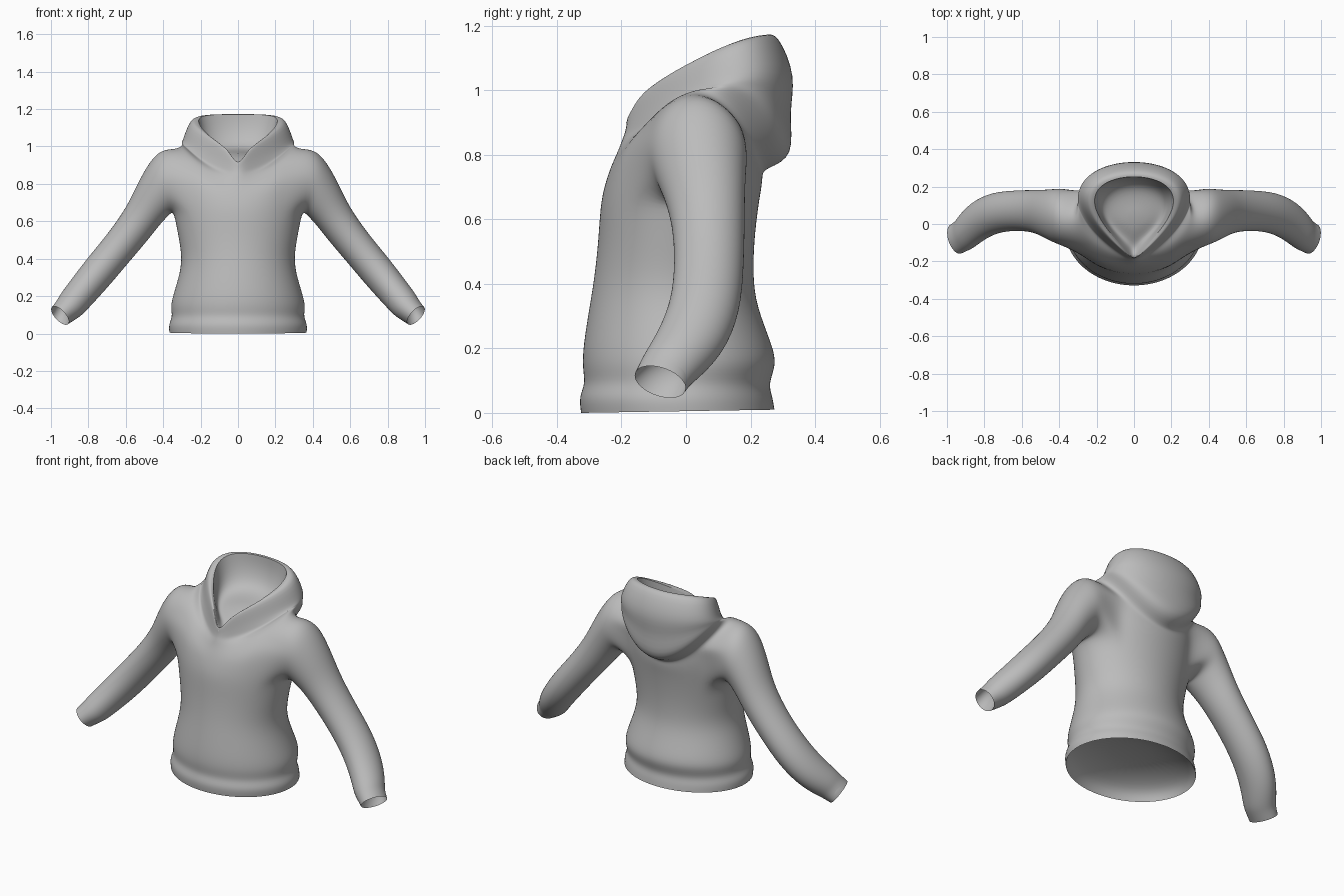
import bpy, bmesh
from math import sin, cos, pi
from mathutils import Vector

cube = bpy.data.objects.get("Cube")
if cube:
    bpy.data.objects.remove(cube)

N = 32       # columns round the body, column 0 at the front
SIDE = N // 4
HALF = 4     # armhole half-width in columns

fabric = bpy.data.materials.new("grey_fabric")
fabric.use_nodes = True
GREY = (0.5, 0.5, 0.5, 1)
fabric.diffuse_color = GREY
fabric.node_tree.nodes["Principled BSDF"].inputs["Base Color"].default_value = GREY
fabric.node_tree.nodes["Principled BSDF"].inputs["Roughness"].default_value = 0.8


def body_ring(hw, yf, yb, zf, zb, lift=0, point=0, power=1):
    """Ring with a front and back depth and height, side lift and pointed front."""
    points = []
    for j in range(N):
        a = 2 * pi * j / N
        h = abs(sin(a / 2))
        s = (1 - point) * h * h + point * h
        z = zf + (zb - zf) * s ** power + lift * sin(a) ** 2
        points.append(Vector((hw * sin(a), yf + (yb - yf) * s, z)))
    return points


def add_ring(bm, points):
    return [bm.verts.new(p) for p in points]


def bridge(bm, a, b, skip=()):
    n = len(a)
    for j in range(n):
        if j not in skip:
            k = (j + 1) % n
            bm.faces.new((a[j], a[k], b[k], b[j]))


def sharpen(bm, index):
    """Keep one corner of an opening pointed."""
    crease = bm.verts.layers.float.new("crease_vert")
    bm.verts.ensure_lookup_table()
    bm.verts[index][crease] = 1


def finish(bm, name):
    bmesh.ops.recalc_face_normals(bm, faces=bm.faces)
    mesh = bpy.data.meshes.new(name)
    bm.to_mesh(mesh)
    bm.free()
    mesh.materials.append(fabric)
    mesh.shade_smooth()
    ob = bpy.data.objects.new(name, mesh)
    bpy.context.collection.objects.link(ob)
    sub = ob.modifiers.new("smooth", "SUBSURF")
    sub.levels = sub.render_levels = 2


def lining(name, loops, centre, sharp_tip=False):
    """Recessed inner surface that closes an opening."""
    bm = bmesh.new()
    rings = [add_ring(bm, p) for p in loops]
    for a, b in zip(rings, rings[1:]):
        bridge(bm, a, b)
    tip, last = bm.verts.new(centre), rings[-1]
    for j in range(len(last)):
        bm.faces.new((last[j], last[(j + 1) % len(last)], tip))
    if sharp_tip:
        sharpen(bm, 0)
    finish(bm, name)


# Torso from hem to shoulder, then hood up to its rim
HEM = (.369, -.327, .276, 0, .01)
TORSO = [
    HEM, (.373, -.334, .27, .05, .05),
    (.351, -.313, .256, .09, .09), (.363, -.323, .283, .14, .15),
    (.347, -.32, .269, .21, .21), (.309, -.30, .22, .33, .33),
    (.302, -.285, .209, .42, .42), (.322, -.273, .212, .53, .53),
]
ARMHOLE = [
    (.344, -.267, .225, .64, .64, .01), (.355, -.255, .234, .70, .69, .08),
    (.355, -.235, .238, .76, .72, .17), (.33, -.215, .238, .81, .74, .215, .25),
]
HOOD = [
    (.303, -.207, .25, .84, .755, .215, .45), (.302, -.203, .34, .86, .79, .195, .6),
    (.302, -.2, .318, .868, .93, .105, .7, .5),
    (.296, -.198, .345, .875, 1.04, .025, .75, .45), (.256, -.196, .285, .885, 1.177, .015, .9, .42),
]
RIM = (.212, -.187, .253, .897, 1.172, .02, 1, .65)

bm = bmesh.new()
rings = [add_ring(bm, body_ring(*r)) for r in TORSO + ARMHOLE + HOOD + [RIM]]
sharpen(bm, (len(rings) - 1) * N)
bm.verts.ensure_lookup_table()
rings = [[bm.verts[i * N + j] for j in range(N)] for i in range(len(rings))]
low, top = len(TORSO), len(TORSO) + len(ARMHOLE) - 1
hole = range(SIDE - HALF, SIDE + HALF)
holes = set(hole) | {N - 1 - j for j in hole}
for i in range(len(rings) - 1):
    bridge(bm, rings[i], rings[i + 1], holes if low <= i < top else ())

# Sleeves grown out of the armholes: outer x z, inner x z, y centre, y radius, tilt
SLEEVE = [
    (.41, .988, .36, .642, .038, .155, 0), (.475, .918, .39, .61, .045, .143, 0),
    (.538, .803, .425, .572, .057, .127, 0), (.593, .68, .48, .50, .07, .113, 0),
    (.695, .535, .575, .39, .073, .108, 0), (.805, .405, .687, .256, .062, .109, .1),
    (.893, .288, .775, .16, .018, .104, .2), (.953, .208, .834, .097, -.04, .09, .25),
    (.965, .18, .865, .077, -.06, .083, .25), (.995, .142, .908, .05, -.08, .08, .25),
]
first, last = SIDE - HALF, SIDE + HALF
path = [(top, j) for j in range(SIDE, first, -1)]
path += [(i, first) for i in range(top, low, -1)]
path += [(low, j) for j in range(first, last)]
path += [(i, last) for i in range(low, top)]
path += [(top, j) for j in range(last, SIDE, -1)]
for side, label in ((1, "left"), (-1, "right")):
    previous = [rings[i][side * j] for i, j in path]
    n = len(previous)
    for xo, zo, xi, zi, yc, r, tilt in SLEEVE:
        loop = []
        for k in range(n):
            c, s = cos(2 * pi * k / n), sin(2 * pi * k / n) * r
            x = (xo + xi) / 2 + (xo - xi) / 2 * c - tilt * s
            z = (zo + zi) / 2 + (zo - zi) / 2 * c + tilt * s
            loop.append(Vector((side * x, yc - s, z)))
        ring = add_ring(bm, loop)
        bridge(bm, previous, ring)
        previous = ring
    # Recessed end of the cuff
    middle = sum(loop, Vector()) / n
    inward = Vector((-.38 * side, .52, .73))
    inner = [[middle + (p - middle) * f + inward * d for p in loop]
             for f, d in ((.86, .05), (.5, .09))]
    lining(label + "_cuff_lining", [loop] + inner, middle + inward * .1)
finish(bm, "hooded_top")

# Lining that closes the neck inside the hood
NECK = [
    RIM, (.195, -.165, .25, .885, 1.10, 0, .9, .6),
    (.17, -.12, .215, .89, 1.0, 0, .6), (.09, -.04, .13, .94, .975, 0, .2),
]
lining("hood_lining", [body_ring(*r) for r in NECK], (0, .045, .965), True)

# Lining that closes the body above the hem
BELOW = [HEM, (.345, -.305, .25, .06, .06), (.2, -.18, .13, .11, .11)]
lining("hem_lining", [body_ring(*r) for r in BELOW], (0, -.025, .12))
